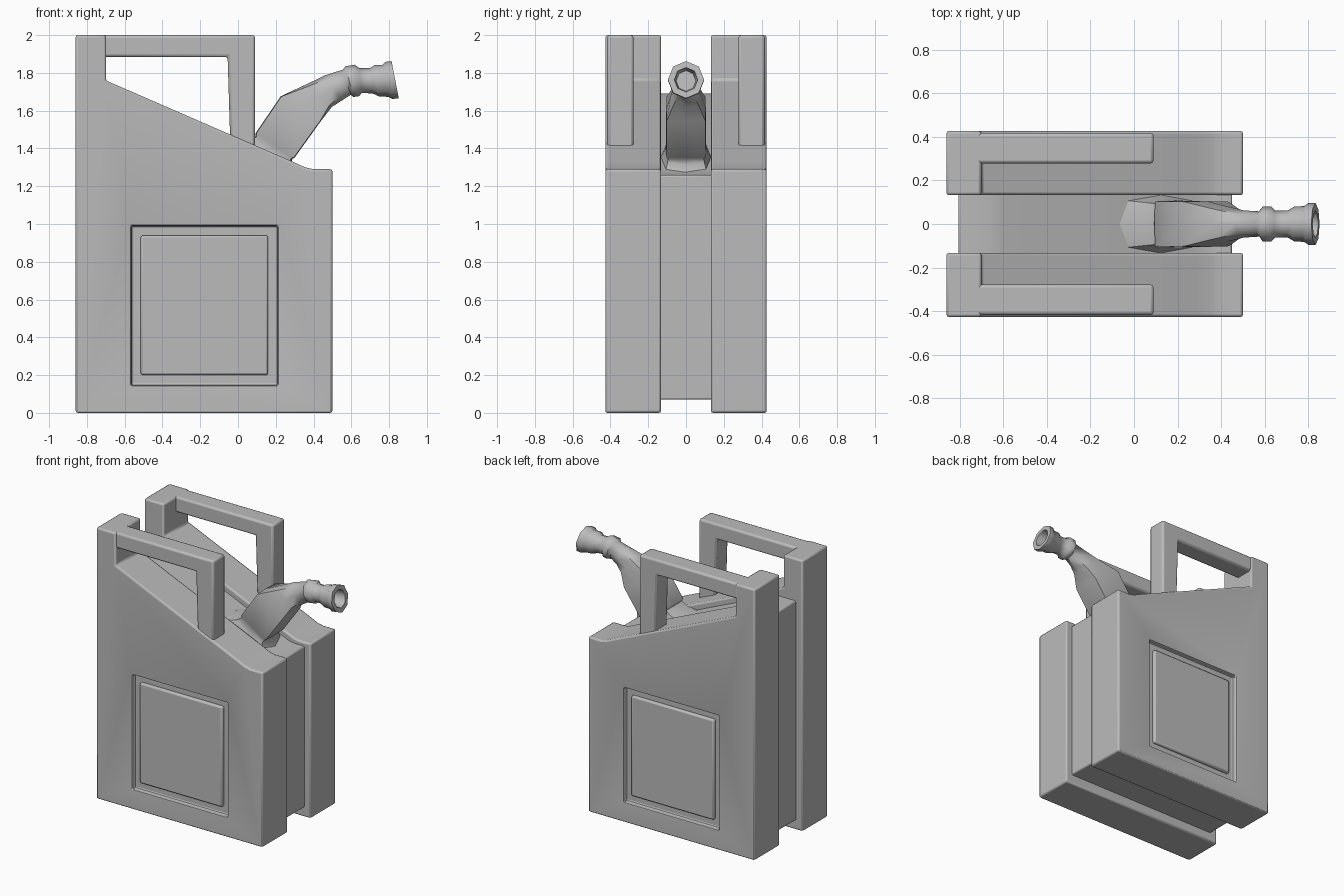
import bpy, bmesh, math
from mathutils import Vector

cube = bpy.data.objects.get("Cube")
if cube:
    bpy.data.objects.remove(cube, do_unlink=True)

grey = bpy.data.materials.new("plain grey")
grey.use_nodes = True
COLOR = (0.5, 0.5, 0.5, 1)
grey.diffuse_color = COLOR
grey.node_tree.nodes["Principled BSDF"].inputs["Base Color"].default_value = COLOR


def finish(name, bm):
    bmesh.ops.recalc_face_normals(bm, faces=bm.faces)
    mesh = bpy.data.meshes.new(name)
    bm.to_mesh(mesh)
    bm.free()
    obj = bpy.data.objects.new(name, mesh)
    bpy.context.collection.objects.link(obj)
    mesh.materials.append(grey)
    return obj


def extrude_profile(name, points, y0, y1):
    """Extrude an x-z outline from y0 to y1."""
    bm = bmesh.new()
    face = bm.faces.new([bm.verts.new((x, y0, z)) for x, z in points])
    made = bmesh.ops.extrude_face_region(bm, geom=[face])["geom"]
    verts = [v for v in made if isinstance(v, bmesh.types.BMVert)]
    bmesh.ops.translate(bm, vec=(0, y1 - y0, 0), verts=verts)
    return finish(name, bm)


def box(name, x0, x1, y0, y1, z0, z1):
    return extrude_profile(name, [(x0, z0), (x1, z0), (x1, z1), (x0, z1)], y0, y1)


def bevel(obj, width):
    mod = obj.modifiers.new("soft edges", "BEVEL")
    mod.width = width
    mod.segments = 2
    mod.limit_method = "ANGLE"
    mod.angle_limit = math.radians(40)


def mirror(obj):
    mod = obj.modifiers.new("both sides", "MIRROR")
    mod.use_axis = (False, True, False)


def smooth(obj, angle):
    bpy.ops.object.select_all(action="DESELECT")
    obj.select_set(True)
    bpy.context.view_layer.objects.active = obj
    bpy.ops.object.shade_smooth_by_angle(angle=math.radians(angle))


OUT, INN = -0.427, -0.132

# Side shells with the rear post and a recessed panel
shell = extrude_profile("side_shell", [
    (-0.86, 0), (0.5, 0), (0.5, 1.29), (0.40, 1.29), (0.355, 1.3), (0.29, 1.33),
    (-0.70, 1.76), (-0.70, 2), (-0.86, 2)], OUT, INN)
cutter = box("recess_cutter", -0.565, 0.21, OUT - 0.1, OUT + 0.035, 0.145, 0.99)
cutter.hide_render = True
cutter.hide_viewport = True
cut = shell.modifiers.new("recess", "BOOLEAN")
cut.operation = "DIFFERENCE"
cut.solver = "EXACT"
cut.object = cutter
bevel(shell, 0.012)
mirror(shell)
smooth(shell, 35)

panel = box("side_panel", -0.515, 0.16, OUT + 0.012, OUT + 0.06, 0.2, 0.94)
bevel(panel, 0.012)
mirror(panel)
smooth(panel, 35)

# Carrying handles, running forward from the post and down to the shoulder
handle = extrude_profile("handle", [
    (-0.76, 1.885), (-0.055, 1.885), (-0.04, 1.4), (0.09, 1.38), (0.09, 2), (-0.76, 2)],
    -0.417, -0.278)
bevel(handle, 0.014)
mirror(handle)
smooth(handle, 35)

# Narrower middle tank
tank = extrude_profile("middle_tank", [
    (-0.805, 0.07), (0.45, 0.07), (0.45, 1.26), (0.38, 1.26), (0.33, 1.265), (0.27, 1.29),
    (-0.60, 1.67), (-0.66, 1.69), (-0.805, 1.69)], -0.15, 0.15)
bevel(tank, 0.01)
smooth(tank, 35)

# Spout rings: x, z, tilt, radius across, radius in y, squareness
RINGS = [
    (0.12, 1.35, 66, 0.21, 0.135, 0.3),
    (0.16, 1.38, 62, 0.14, 0.115, 0.5),
    (0.19, 1.405, 58, 0.115, 0.1, 0.8),
    (0.197, 1.417, 58, 0.122, 0.107, 0.9),
    (0.332, 1.61, 58, 0.125, 0.105, 0.9),
    (0.43, 1.68, 48, 0.09, 0.08, 0.4),
    (0.505, 1.72, 32, 0.08, 0.062, 0.1),
    (0.575, 1.75, 18, 0.07, 0.058, 0),
    (0.59, 1.754, 14, 0.084, 0.08, 0),
    (0.63, 1.76, 8, 0.084, 0.08, 0),
    (0.648, 1.76, 6, 0.067, 0.062, 0),
    (0.705, 1.758, 6, 0.067, 0.062, 0),
    (0.735, 1.758, 8, 0.084, 0.08, 0),
    (0.78, 1.758, 10, 0.086, 0.082, 0),
    (0.80, 1.76, 11, 0.1, 0.096, 0),
    (0.832, 1.764, 11, 0.1, 0.096, 0),
    (0.832, 1.764, 11, 0.066, 0.062, 0),
    (0.74, 1.758, 8, 0.055, 0.052, 0)]
SIDES = 8
bm = bmesh.new()
loops = []
for x, z, tilt, across, wide, square in RINGS:
    a = math.radians(tilt)
    up = Vector((-math.sin(a), 0, math.cos(a)))
    side = Vector((0, 1, 0))
    loop = []
    for i in range(SIDES):
        t = math.tau * i / SIDES
        grow = 1 + square * (math.sqrt(2) - 1) * (i % 2)
        offset = up * across * math.cos(t) + side * wide * math.sin(t)
        loop.append(bm.verts.new(Vector((x, 0, z)) + offset * grow))
    loops.append(loop)
for low, high in zip(loops, loops[1:]):
    for i in range(SIDES):
        j = (i + 1) % SIDES
        bm.faces.new((low[i], low[j], high[j], high[i]))
bm.faces.new(loops[0])
bm.faces.new(loops[-1])
spout = finish("pouring_spout", bm)
smooth(spout, 50)
